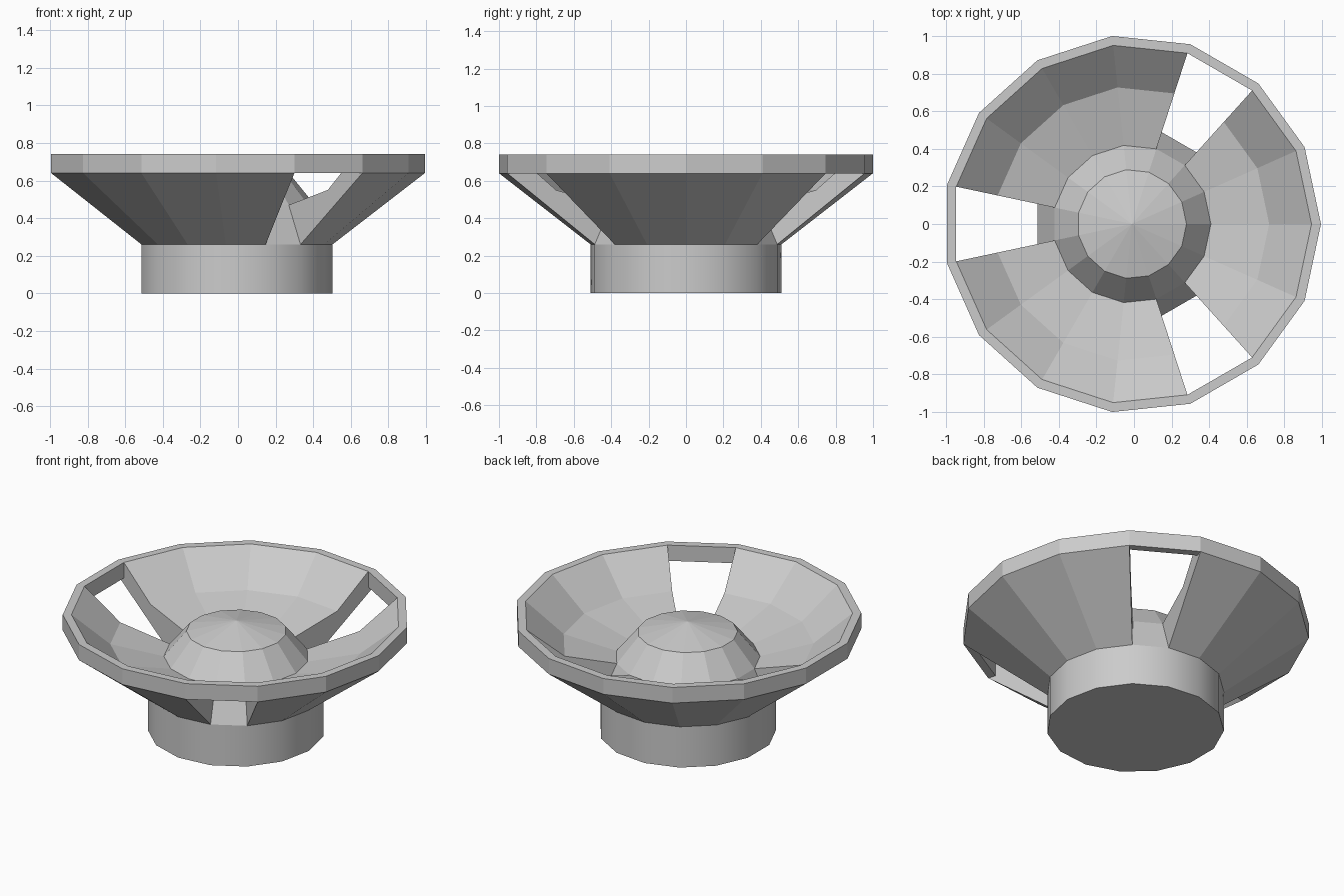
import bpy
import bmesh
from math import cos, sin, tau, radians

SIDES = 15
CENTRE_X = -0.011

cube = bpy.data.objects.get("Cube")
if cube:
    bpy.data.objects.remove(cube, do_unlink=True)

grey = bpy.data.materials.new("light grey")
grey.use_nodes = True
GREY = (0.6, 0.6, 0.6, 1)
grey.diffuse_color = GREY
grey.node_tree.nodes["Principled BSDF"].inputs["Base Color"].default_value = GREY


def sweep(name, profile, first=0, cells=SIDES, closed=False, smooth=False):
    """Turn a (radius, height) profile about the upright axis, one facet per cell."""
    bm = bmesh.new()
    full = cells == SIDES
    rings = []
    for i in range(cells if full else cells + 1):
        a = tau * (first + i) / SIDES
        rings.append([bm.verts.new((CENTRE_X + r * cos(a), r * sin(a), z))
                      for r, z in profile])
    steps = len(profile) if closed else len(profile) - 1
    for i in range(cells):
        a, b = rings[i], rings[(i + 1) % len(rings)]
        for j in range(steps):
            k = (j + 1) % len(profile)
            bm.faces.new((a[j], b[j], b[k], a[k]))
    if not full:
        bm.faces.new(rings[0])
        bm.faces.new(rings[-1])
    # Merge points on the axis and tidy up the facets there
    bmesh.ops.remove_doubles(bm, verts=bm.verts, dist=0.0001)
    bmesh.ops.recalc_face_normals(bm, faces=bm.faces)
    mesh = bpy.data.meshes.new(name)
    bm.to_mesh(mesh)
    bm.free()
    obj = bpy.data.objects.new(name, mesh)
    bpy.context.collection.objects.link(obj)
    mesh.materials.append(grey)
    if smooth:
        bpy.ops.object.select_all(action='DESELECT')
        bpy.context.view_layer.objects.active = obj
        obj.select_set(True)
        bpy.ops.object.shade_smooth_by_angle(angle=radians(30))
    return obj


# Round base with a closed underside
sweep("base", [(0, 0), (0.513, 0), (0.513, 0.26)], smooth=True)

# Stepped hub ending in a shallow cap
sweep("hub", [(0.513, 0.26), (0.42, 0.47), (0.29, 0.63), (0, 0.695)])

# Rim ring
sweep("rim", [(0.955, 0.64), (1.005, 0.64), (1.005, 0.74), (0.955, 0.74)], closed=True)

# Three bowl sections, with an open cell between each pair
section = [(0.42, 0.47), (0.73, 0.55), (0.955, 0.74),
           (0.955, 0.64), (1.005, 0.64), (0.513, 0.26)]
for n, side in enumerate(("back", "front", "left")):
    sweep("bowl_section_" + side, section, first=3 + 5 * n, cells=4)
